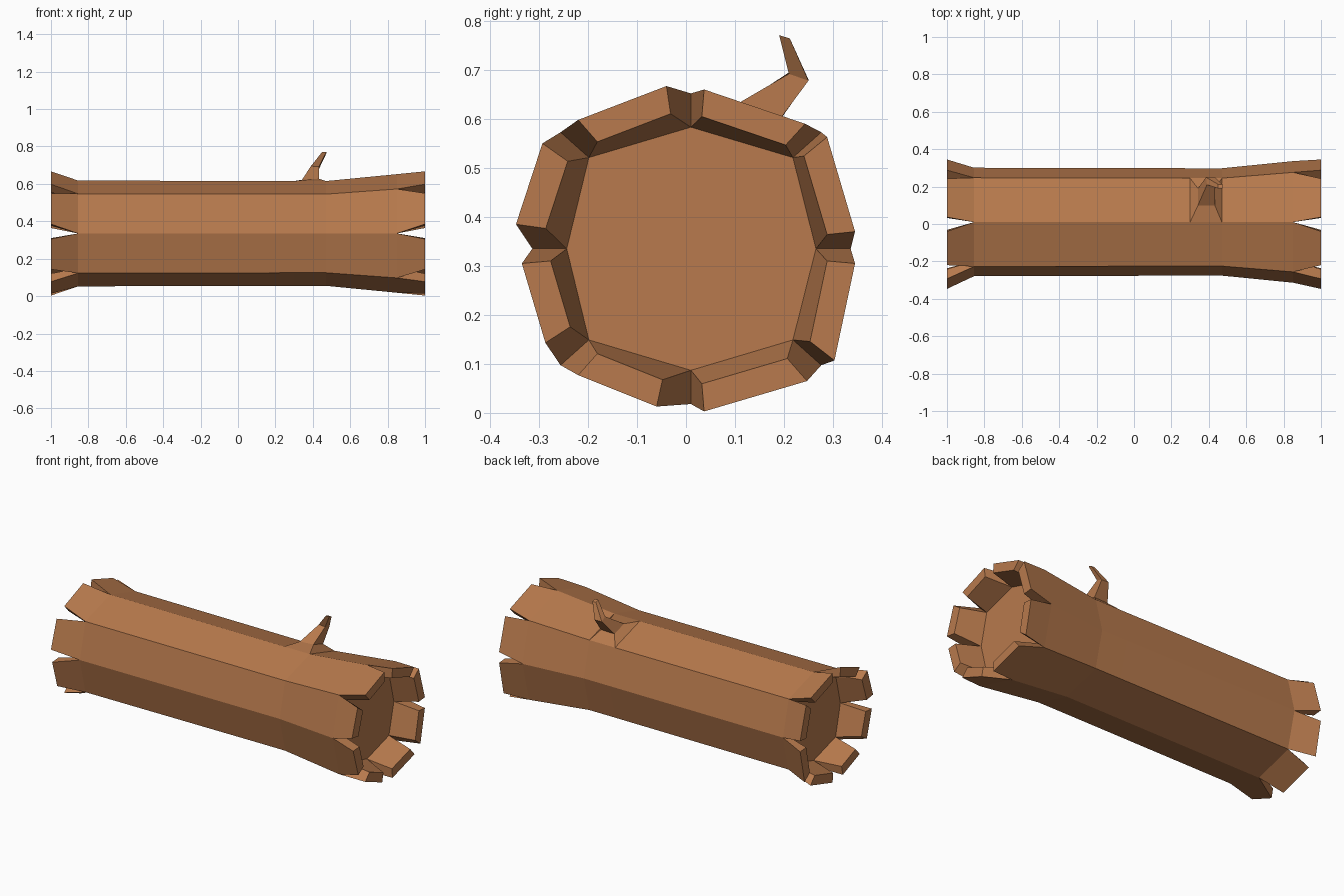
import bpy, bmesh

if "Cube" in bpy.data.objects:
    bpy.data.objects.remove(bpy.data.objects["Cube"])

CY, CZ = 0.01, 0.335          # log axis
bark = bpy.data.materials.new("bark brown")
bark.diffuse_color = (0.479, 0.195, 0.074, 1)
bark.use_nodes = True
bark.node_tree.nodes["Principled BSDF"].inputs["Base Color"].default_value = bark.diffuse_color

# octagon cross-section (offsets from the axis), clockwise from the top towards +y
OCT = [(0, 0.28), (0.235, 0.21), (0.288, 0), (0.235, -0.21),
       (0, -0.28), (-0.235, -0.21), (-0.286, 0), (-0.235, 0.21)]
# plank corners at the log's end: both sides of each split, in the same order
SPLIT = [((-0.04, 0.667), (0.037, 0.66)), ((0.243, 0.59), (0.288, 0.563)),
         ((0.345, 0.37), (0.345, 0.305)), ((0.303, 0.107), (0.247, 0.065)),
         ((0.037, 0.003), (-0.06, 0.013)), ((-0.22, 0.077), (-0.287, 0.143)),
         ((-0.335, 0.305), (-0.347, 0.385)), ((-0.293, 0.55), (-0.22, 0.598))]

bm = bmesh.new()


def ring(x, s):
    return [bm.verts.new((x, CY + y * s, CZ + z * s)) for y, z in OCT]


def bridge(a, b, skip=()):
    n = len(a)
    for i in range(n):
        if i not in skip:
            j = (i + 1) % n
            bm.faces.new((a[i], a[j], b[j], b[i]))


def split_end(outer, x_root, x_end):
    """Recessed cap surrounded by eight flared planks."""
    inner = ring(x_root, 0.886)
    bm.faces.new(inner)

    def corner(p, s):
        return bm.verts.new((x_end, CY + (p[0] - CY) * s, CZ + (p[1] - CZ) * s))
    for i in range(8):
        j = (i + 1) % 8
        p, q = SPLIT[i][1], SPLIT[j][0]
        po, qo, pi, qi = corner(p, 1), corner(q, 1), corner(p, 0.83), corner(q, 0.83)
        for f in ((outer[i], outer[j], qo, po), (inner[j], inner[i], pi, qi),
                  (po, qo, qi, pi), (outer[i], po, pi, inner[i]),
                  (outer[j], inner[j], qi, qo)):
            bm.faces.new(f)


# trunk
left, mid, knee, right = ring(-0.855, 1.01), ring(0.30, 1), ring(0.47, 1), ring(0.85, 1.132)
bridge(left, mid)
bridge(mid, knee, skip=(0,))
bridge(knee, right)
split_end(left, -0.855, -1)
split_end(right, 0.85, 1)

# twig grown out of the open trunk face
loop = [mid[0], knee[0], knee[1], mid[1]]
for pts in (((0.342, 0.10, 0.622), (0.432, 0.10, 0.628), (0.432, 0.19, 0.597), (0.342, 0.19, 0.595)),
            ((0.39, 0.21, 0.695), (0.432, 0.21, 0.692), (0.432, 0.25, 0.678), (0.385, 0.25, 0.68)),
            ((0.45, 0.19, 0.771), (0.473, 0.19, 0.771), (0.473, 0.212, 0.764), (0.45, 0.212, 0.764))):
    nxt = [bm.verts.new(p) for p in pts]
    bridge(loop, nxt)
    loop = nxt
bm.faces.new(loop)

bmesh.ops.recalc_face_normals(bm, faces=bm.faces)
mesh = bpy.data.meshes.new("hollow_log")
bm.to_mesh(mesh)
bm.free()
mesh.materials.append(bark)
log = bpy.data.objects.new("hollow_log", mesh)
bpy.context.collection.objects.link(log)
